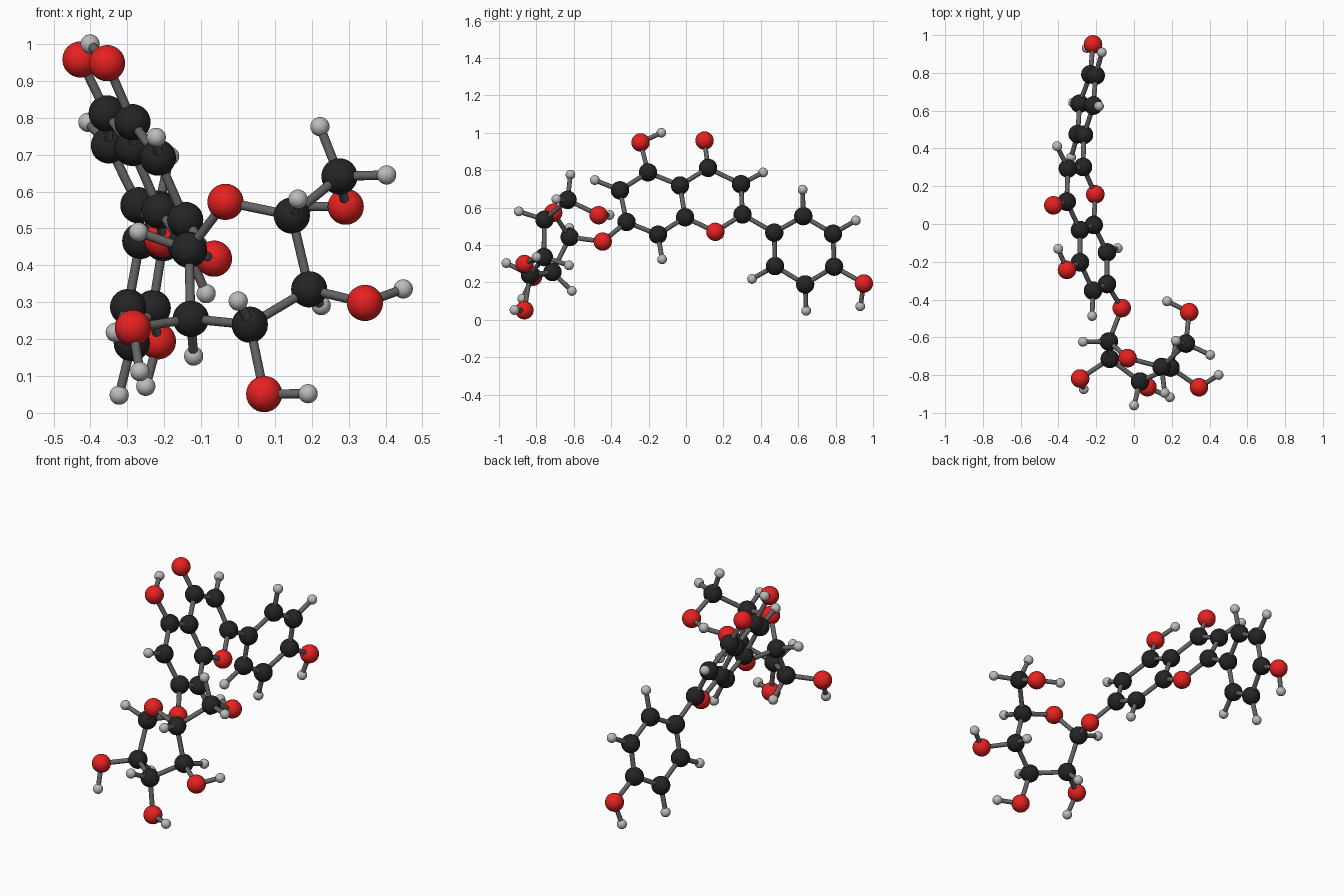
import bpy, bmesh
from mathutils import Vector

if "Cube" in bpy.data.objects:
    bpy.data.objects.remove(bpy.data.objects["Cube"])

SIZE = {"carbon": 0.049, "oxygen": 0.049, "hydrogen": 0.026}
BOND_RADIUS = 0.0125


def material(name, rgb):
    m = bpy.data.materials.new(name)
    m.diffuse_color = (*rgb, 1)
    m.use_nodes = True
    m.node_tree.nodes["Principled BSDF"].inputs["Base Color"].default_value = m.diffuse_color
    return m


MATS = {"carbon": material("black", (0.018, 0.018, 0.018)),
        "oxygen": material("red", (0.8, 0.015, 0.015)),
        "hydrogen": material("light_grey", (0.5, 0.5, 0.5)),
        "bond": material("dark_grey", (0.13, 0.13, 0.13))}

# Atom centres by molecule part; "CH" marks a carbon that carries one hydrogen
FUSED_RINGS = [
    ("C", -.286, -.203, .788), ("CH", -.217, -.353, .692), ("C", -.143, -.318, .523),
    ("CH", -.143, -.150, .455), ("C", -.213, -.005, .548), ("C", -.286, -.032, .718),
    ("C", -.356, .118, .812), ("CH", -.350, .294, .725), ("C", -.270, .302, .563),
    ("O", -.205, .157, .470), ("O", -.427, .099, .958),
    ("O", -.355, -.243, .948), ("H", -.401, -.132, 1.0),
]
PHENOL_RING = [
    ("C", -.265, .472, .466), ("CH", -.215, .627, .554), ("CH", -.203, .786, .460),
    ("C", -.231, .792, .284), ("CH", -.288, .637, .189), ("CH", -.298, .476, .287),
    ("O", -.217, .951, .194), ("H", -.250, .932, .072),
]
SUGAR_RING = [
    ("O", -.065, -.445, .418), ("CH", -.133, -.622, .442), ("O", -.034, -.710, .572),
    ("CH", .146, -.757, .535), ("CH", .193, -.760, .335), ("CH", .032, -.834, .239),
    ("CH", -.128, -.714, .255), ("C", .275, -.633, .641), ("O", .292, -.467, .559),
    ("O", .344, -.864, .298), ("O", .071, -.864, .051), ("O", -.285, -.818, .230),
    ("H", .222, -.618, .776), ("H", .403, -.693, .645), ("H", .175, -.409, .560),
    ("H", .448, -.799, .336), ("H", .190, -.917, .052), ("H", -.266, -.875, .112),
]
ELEMENT = {"C": "carbon", "CH": "carbon", "O": "oxygen", "H": "hydrogen"}
entries = FUSED_RINGS + PHENOL_RING + SUGAR_RING
atoms = [(ELEMENT[t], Vector(p)) for t, *p in entries]


def bonded(a, b):
    h = (a[0] == "hydrogen") + (b[0] == "hydrogen")
    return h < 2 and (a[1] - b[1]).length < (0.18 if h else 0.24)


# Hydrogens point away from the neighbours of their carbon
extra = []
for (tag, *_), atom in zip(entries, atoms):
    if tag == "CH":
        away = Vector()
        for other in atoms:
            if other is not atom and bonded(atom, other):
                away += (atom[1] - other[1]).normalized()
        extra.append(("hydrogen", atom[1] + away.normalized() * 0.145))
atoms += extra


# One shared ball mesh per element
def ball_mesh(kind):
    bm = bmesh.new()
    bmesh.ops.create_icosphere(bm, subdivisions=4, radius=SIZE[kind])
    me = bpy.data.meshes.new(kind + "_ball")
    bm.to_mesh(me)
    bm.free()
    me.materials.append(MATS[kind])
    return me


# One shared unit-length stick mesh
def stick_mesh():
    bm = bmesh.new()
    bmesh.ops.create_cone(bm, cap_ends=True, segments=16, radius1=BOND_RADIUS,
                          radius2=BOND_RADIUS, depth=1)
    for f in bm.faces:
        f.smooth = len(f.verts) == 4
    me = bpy.data.meshes.new("bond_stick")
    bm.to_mesh(me)
    bm.free()
    me.materials.append(MATS["bond"])
    return me


def place(name, mesh, location):
    ob = bpy.data.objects.new(name, mesh)
    ob.location = location
    bpy.context.collection.objects.link(ob)
    return ob


# Atoms
balls = {k: ball_mesh(k) for k in SIZE}
for kind, p in atoms:
    place(kind + "_atom", balls[kind], p)

# Bonds
stick = stick_mesh()
for i, a in enumerate(atoms):
    for b in atoms[i + 1:]:
        if bonded(a, b):
            d = b[1] - a[1]
            ob = place("bond", stick, (a[1] + b[1]) / 2)
            ob.rotation_euler = d.to_track_quat("Z", "Y").to_euler()
            ob.scale = (1, 1, d.length)
